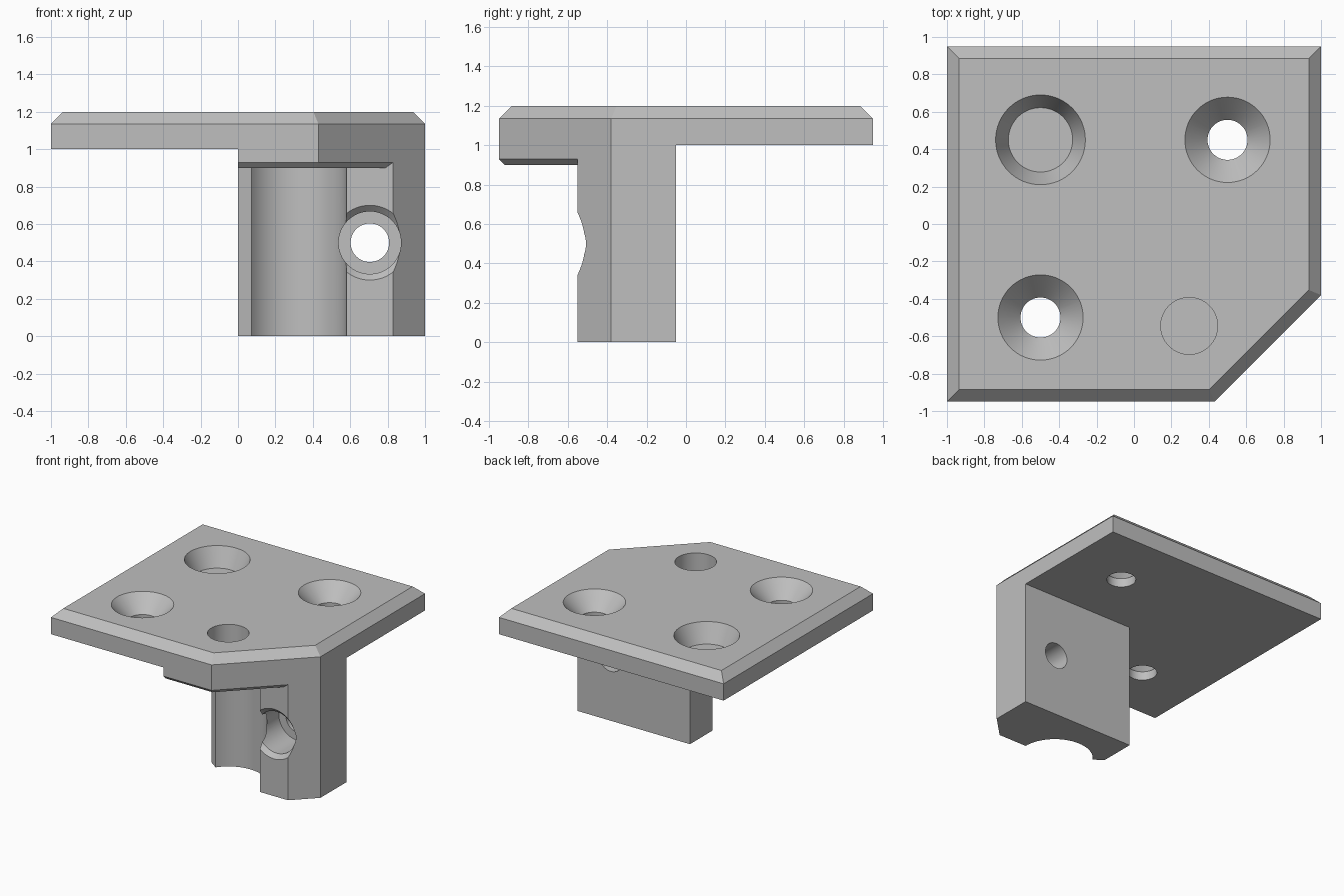
import bpy
import bmesh
from math import sin, cos, pi, radians

cube = bpy.data.objects.get("Cube")
if cube:
    bpy.data.objects.remove(cube, do_unlink=True)

grey = bpy.data.materials.new("plain grey")
grey.use_nodes = True
grey.diffuse_color = (0.52, 0.52, 0.52, 1)
grey.node_tree.nodes["Principled BSDF"].inputs["Base Color"].default_value = grey.diffuse_color


def loft(name, rings):
    """Closed solid through rings of equal point count."""
    bm = bmesh.new()
    loops = [[bm.verts.new(p) for p in ring] for ring in rings]
    n = len(loops[0])
    for a, b in zip(loops, loops[1:]):
        for i in range(n):
            j = (i + 1) % n
            bm.faces.new((a[i], a[j], b[j], b[i]))
    bm.faces.new(loops[0])
    bm.faces.new(loops[-1])
    bmesh.ops.recalc_face_normals(bm, faces=bm.faces)
    mesh = bpy.data.meshes.new(name)
    bm.to_mesh(mesh)
    bm.free()
    mesh.materials.append(grey)
    ob = bpy.data.objects.new(name, mesh)
    bpy.context.collection.objects.link(ob)
    return ob


def layer(outline, z):
    return [(x, y, z) for x, y in outline]


def turned(name, u, v, profile, axis="z", n=64):
    """Round solid at (u, v) from (radius, height) pairs."""
    rings = []
    for r, h in profile:
        pts = [(u + r * cos(2 * pi * i / n), v + r * sin(2 * pi * i / n)) for i in range(n)]
        rings.append([(a, b, h) if axis == "z" else (a, h, b) for a, b in pts])
    return loft(name, rings)


def combine(base, tool, operation):
    mod = base.modifiers.new("combine", 'BOOLEAN')
    mod.operation = operation
    mod.solver = 'EXACT'
    mod.object = tool
    bpy.context.view_layer.update()
    graph = bpy.context.evaluated_depsgraph_get()
    mesh = bpy.data.meshes.new_from_object(base.evaluated_get(graph))
    base.modifiers.clear()
    base.data = mesh
    bpy.data.objects.remove(tool, do_unlink=True)


# Top plate with one clipped corner and a bevelled upper rim
outer = [(-1, -.95), (.43, -.95), (1, -.38), (1, .95), (-1, .95)]
inner = [(-.935, -.885), (.403, -.885), (.935, -.353), (.935, .885), (-.935, .885)]
plate = loft("mounting_bracket", [layer(outer, 1), layer(outer, 1.135), layer(inner, 1.2)])

# Front ledge under the plate, bevelled along its lower edge
ledge_top = [(0, -.95), (.43, -.95), (.83, -.55), (0, -.55)]
ledge_low = [(0, -.92), (.418, -.92), (.788, -.55), (0, -.55)]
ledge = loft("ledge", [layer(ledge_low, .9), layer(ledge_top, .93), layer(ledge_top, 1)])

# Hanging block
foot = [(0, -.05), (0, -.55), (.83, -.55), (1, -.38), (1, -.05)]
block = loft("block", [layer(foot, 0), layer(foot, 1)])

# Upright groove, open on its left side
cx, cy, radius, end = .3, -.55, .28, radians(144.5)
arc = [(cx + radius * cos(end * i / 32), cy + radius * sin(end * i / 32)) for i in range(33)]
groove = arc + [(cx + .5 * cos(end), cy + .5 * sin(end)), (-.11, -.7), (cx + radius, -.7)]
combine(block, loft("groove_cutter", [layer(groove, -.1), layer(groove, .9)]), 'DIFFERENCE')

# Bolt hole through the block, with a flared counterbore
bolt = [(.2, -.65), (.2, -.55), (.167, -.517), (.167, -.25), (.103, -.25), (.103, .05)]
combine(block, turned("bolt_cutter", .705, .5, bolt, "y"), 'DIFFERENCE')

combine(plate, ledge, 'UNION')
combine(plate, block, 'UNION')

# Countersunk screw holes
for x, y in ((.5, .45), (-.5, -.5)):
    screw = [(.107, .9), (.107, 1.07), (.228, 1.2), (.228, 1.3)]
    combine(plate, turned("screw_cutter", x, y, screw), 'DIFFERENCE')

# Shallow tapered recess and blind round pocket
recess = [(.172, 1.05), (.24, 1.2), (.24, 1.3)]
combine(plate, turned("recess_cutter", -.5, .45, recess), 'DIFFERENCE')
combine(plate, turned("pocket_cutter", .295, -.545, [(.152, .98), (.152, 1.3)]), 'DIFFERENCE')

# Smooth the round walls, keep the edges sharp
plate.data.materials.clear()
plate.data.materials.append(grey)
for p in plate.data.polygons:
    p.material_index = 0
bpy.ops.object.select_all(action='DESELECT')
plate.select_set(True)
bpy.context.view_layer.objects.active = plate
bpy.ops.object.shade_smooth_by_angle(angle=radians(20))
